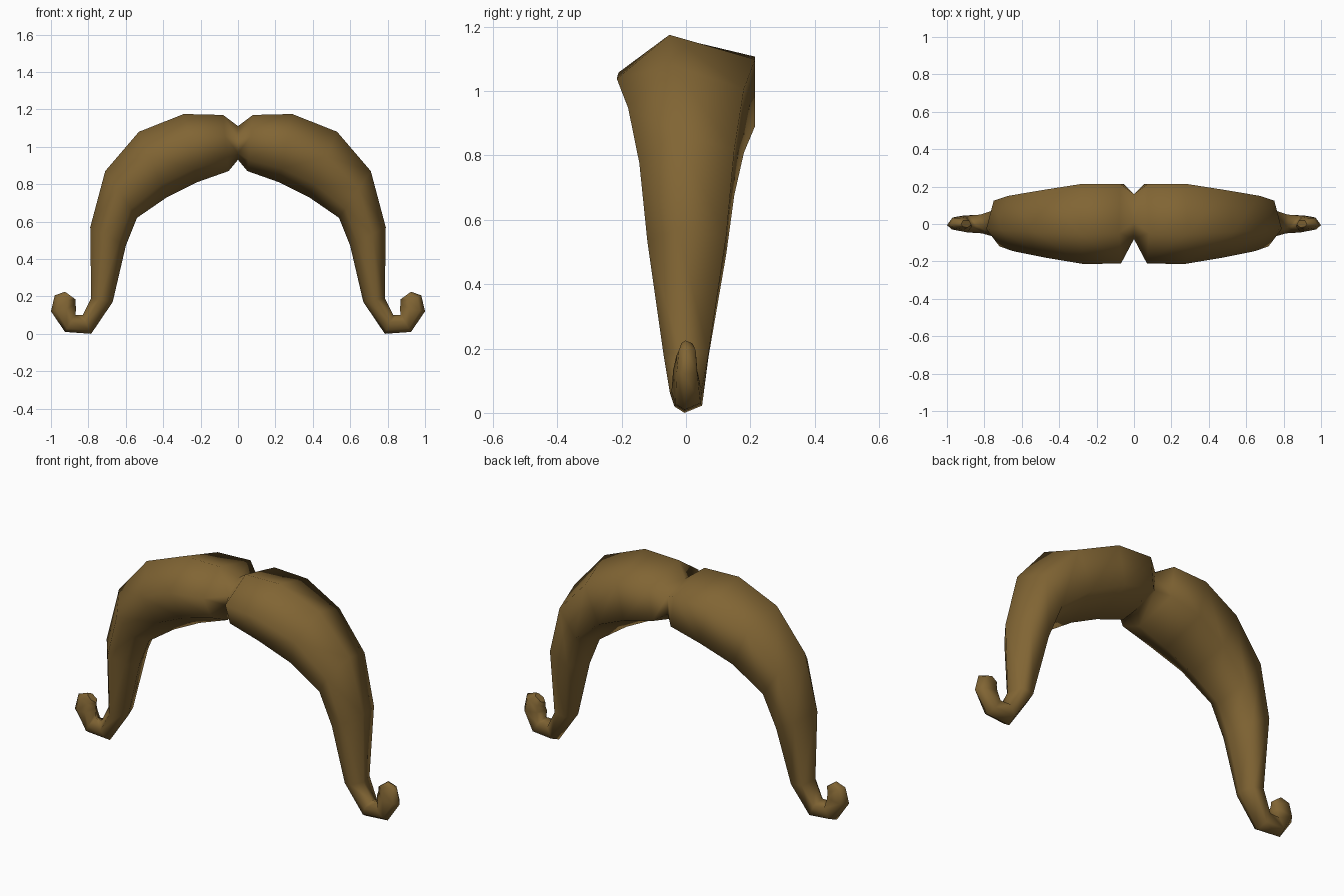
import bpy
import bmesh

if "Cube" in bpy.data.objects:
    bpy.data.objects.remove(bpy.data.objects["Cube"])

brown = bpy.data.materials.new("warm brown hair")
brown.diffuse_color = (0.22, 0.13, 0.034, 1)
brown.use_nodes = True
brown.node_tree.nodes["Principled BSDF"].inputs["Base Color"].default_value = brown.diffuse_color

# Six-sided section: (depth, height), front is -1 and outer edge is +1
SECTION = [(-0.24, 1), (1, 0.58), (1, -0.55), (-0.1, -1), (-0.72, -0.6), (-1, 0.25)]

# Rings from the centre to the curled tip:
# outer x, outer z, inner x, inner z, front y, back y
RINGS = [
    (0.00, 1.11, 0.00, 0.93, -0.08, 0.16),
    (0.08, 1.17, 0.05, 0.87, -0.21, 0.215),
    (0.29, 1.175, 0.22, 0.81, -0.215, 0.215),
    (0.53, 1.08, 0.38, 0.73, -0.18, 0.18),
    (0.71, 0.87, 0.54, 0.62, -0.145, 0.15),
    (0.79, 0.57, 0.60, 0.47, -0.12, 0.125),
    (0.785, 0.19, 0.67, 0.17, -0.07, 0.07),
    (0.83, 0.10, 0.785, 0.00, -0.05, 0.05),
    (0.87, 0.10, 0.925, 0.01, -0.045, 0.045),
    (0.865, 0.14, 1.00, 0.12, -0.04, 0.035),
    (0.87, 0.16, 0.98, 0.205, -0.03, 0.03),
    (0.87, 0.185, 0.925, 0.225, -0.02, 0.02),
]

# Loft the right half of the moustache
bm = bmesh.new()
loops = []
for ox, oz, ix, iz, front, back in RINGS:
    mid_y, half_y = (front + back) / 2, (back - front) / 2
    loops.append([
        bm.verts.new((
            (ox + ix) / 2 + v * (ox - ix) / 2,
            mid_y + d * half_y,
            (oz + iz) / 2 + v * (oz - iz) / 2,
        ))
        for d, v in SECTION
    ])

n = len(SECTION)
for a, b in zip(loops, loops[1:]):
    for i in range(n):
        j = (i + 1) % n
        bm.faces.new((a[i], a[j], b[j], b[i]))
tip = bm.faces.new(loops[-1])
bmesh.ops.recalc_face_normals(bm, faces=bm.faces[:])
# The open centre end makes orientation explicit: the tip cap must face inward to x = 0
tip.normal_update()
if sum((f.normal.dot(f.calc_center_median()) * f.calc_area()) for f in bm.faces if f.normal.z > 0.7
       and f.calc_center_median().z > 1.0) <= 0:
    bmesh.ops.reverse_faces(bm, faces=bm.faces[:])
top_face = max(bm.faces, key=lambda f: f.calc_center_median().z)
if top_face.normal.z < 0:
    bmesh.ops.reverse_faces(bm, faces=bm.faces[:])
for f in bm.faces:
    f.smooth = True
for e in tip.edges:
    e.smooth = False

mesh = bpy.data.meshes.new("moustache")
bm.to_mesh(mesh)
bm.free()
mesh.materials.append(brown)
moustache = bpy.data.objects.new("moustache", mesh)
bpy.context.collection.objects.link(moustache)

# Mirror to the left half, welded at the centre
mirror = moustache.modifiers.new("mirror", 'MIRROR')
mirror.use_axis[0] = True
mirror.use_clip = True
mirror.merge_threshold = 0.001
